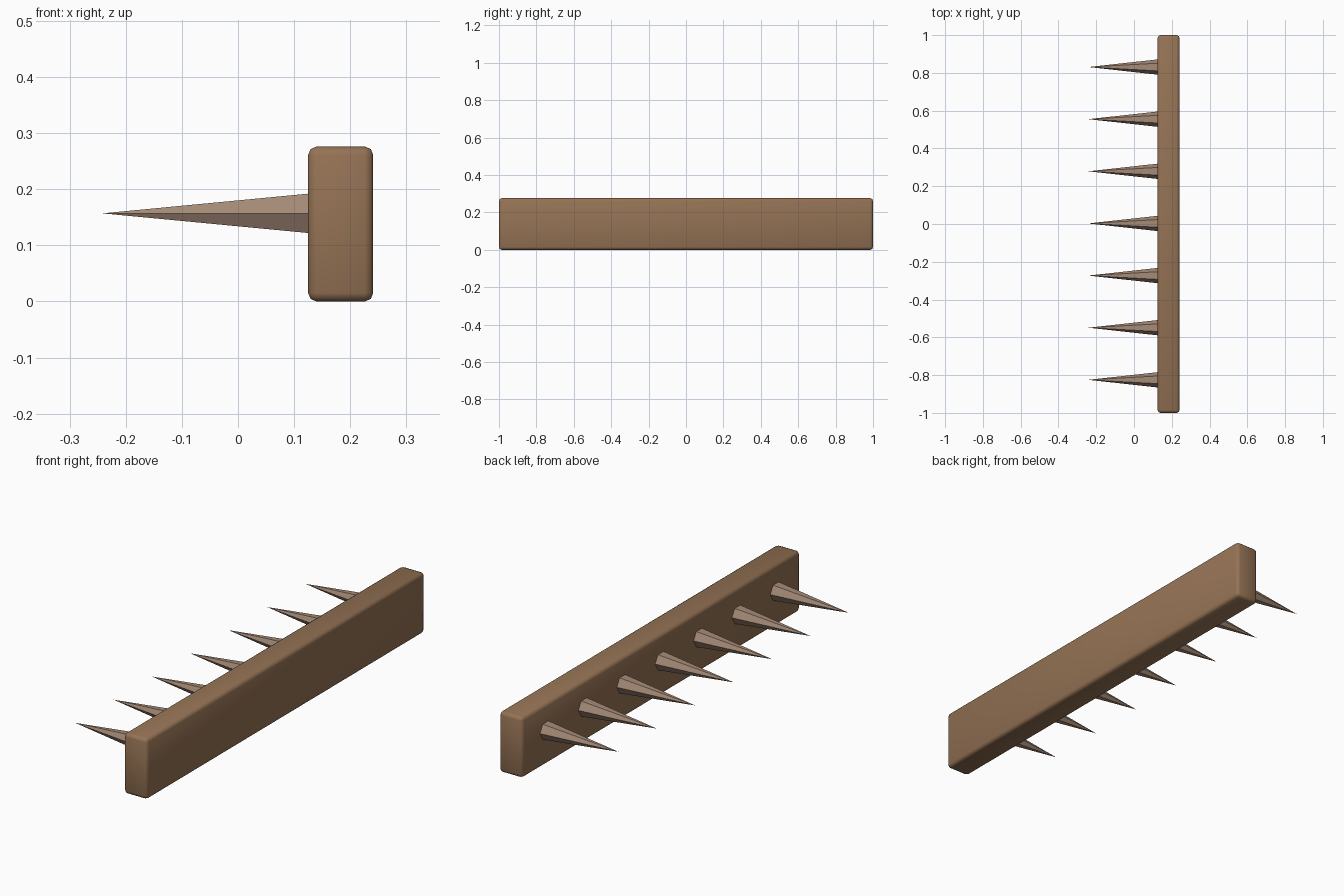
import bpy, math

if "Cube" in bpy.data.objects:
    bpy.data.objects.remove(bpy.data.objects["Cube"])


def material(name, rgb):
    m = bpy.data.materials.new(name)
    m.diffuse_color = (*rgb, 1)
    m.use_nodes = True
    m.node_tree.nodes["Principled BSDF"].inputs["Base Color"].default_value = m.diffuse_color
    return m


wood = material("brown wood", (0.30, 0.17, 0.09))
spike_mat = material("pale taupe", (0.37, 0.25, 0.18))

# Long board with softly rounded edges
bpy.ops.mesh.primitive_cube_add(size=1, location=(0.183, 0, 0.138))
board = bpy.context.object
board.name = "board"
board.scale = (0.116, 2.0, 0.276)
bpy.ops.object.transform_apply(location=False, rotation=False, scale=True)
board.data.materials.append(wood)
bevel = board.modifiers.new("rounded_edges", 'BEVEL')
bevel.width = 0.015
bevel.segments = 2
bpy.ops.object.shade_smooth()

# Row of flat-sided six-sided spikes pointing to -x
BASE_X, TIP_X = 0.13, -0.242
for i in range(7):
    bpy.ops.mesh.primitive_cone_add(
        vertices=6, radius1=0.041, radius2=0, depth=BASE_X - TIP_X,
        location=((BASE_X + TIP_X) / 2, 0.003 + (i - 3) * 0.276, 0.157),
        rotation=(0, -math.pi / 2, 0))
    spike = bpy.context.object
    spike.name = f"spike_{i + 1}"
    spike.data.materials.append(spike_mat)
